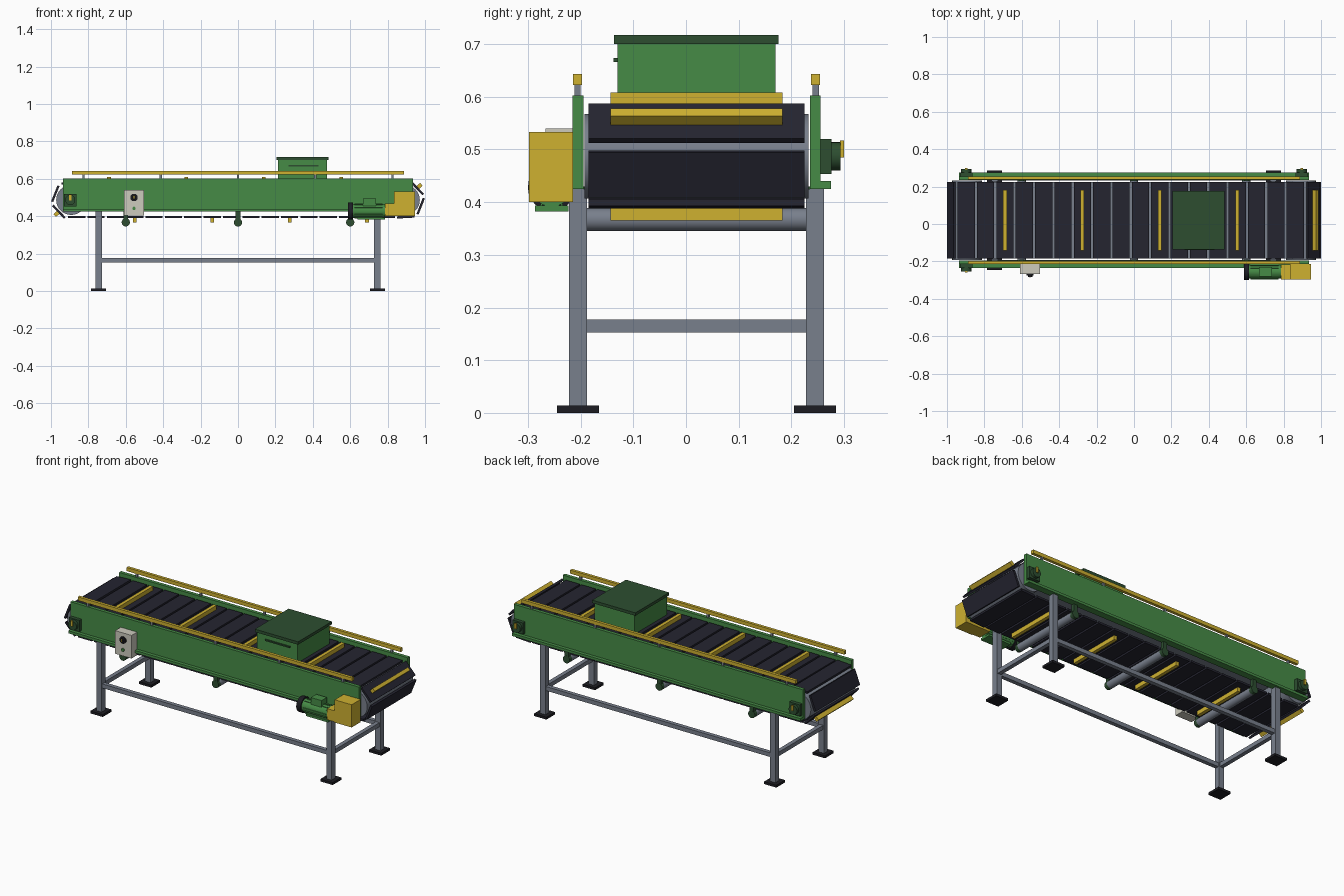
import bpy, bmesh
from math import pi, sin, cos, radians
from mathutils import Matrix, Vector

cube = bpy.data.objects.get("Cube")
if cube:
    bpy.data.objects.remove(cube, do_unlink=True)


def material(name, r, g, b):
    m = bpy.data.materials.new(name)
    m.use_nodes = True
    m.diffuse_color = (r, g, b, 1)
    m.node_tree.nodes["Principled BSDF"].inputs["Base Color"].default_value = (r, g, b, 1)
    return m


GREEN = material("frame green", .061, .26, .061)
DARK = material("dark green", .026, .076, .03)
YELLOW = material("safety yellow", .62, .44, .03)
GREY = material("steel grey", .19, .215, .265)
BELT = material("belt black", .018, .018, .03)
BLACK = material("rubber black", .012, .012, .016)
BEIGE = material("panel beige", .61, .597, .515)


def finish(name, bm, mat):
    me = bpy.data.meshes.new(name)
    bm.to_mesh(me)
    bm.free()
    me.materials.append(mat)
    me.shade_smooth()
    me.set_sharp_from_angle(angle=radians(35))
    ob = bpy.data.objects.new(name, me)
    bpy.context.collection.objects.link(ob)
    return ob


def add_box(bm, centre, size, rot=Matrix()):
    bmesh.ops.create_cube(bm, size=1, matrix=Matrix.Translation(centre) @ rot @ Matrix.Diagonal((*size, 1)))


def box(name, x, y, z, mat):
    """Box from (min, max) ranges on each axis."""
    bm = bmesh.new()
    ranges = (x, y, z)
    add_box(bm, Vector([sum(r) / 2 for r in ranges]), [abs(r[1] - r[0]) for r in ranges])
    return finish(name, bm, mat)


def cylinder(name, centre, radius, length, axis, mat, sides=24):
    bm = bmesh.new()
    rot = Matrix.Rotation(pi / 2, 4, 'Y' if axis == 'X' else 'X')
    bmesh.ops.create_cone(bm, cap_ends=True, segments=sides, radius1=radius, radius2=radius,
                          depth=length, matrix=Matrix.Translation(centre) @ rot)
    return finish(name, bm, mat)


def around(c, half):
    return (c - half, c + half)


MID = .02            # centre line of the conveyor in y
AXLE, DRUM_X = .487, .892
RUN, RADIUS = 2 * DRUM_X, .091
LOOP = 2 * RUN + 2 * pi * RADIUS
SLATS = 40


def on_loop(s):
    """Position and outward angle at distance s along the belt loop."""
    s %= LOOP
    arc = pi * RADIUS
    if s < RUN:
        return -DRUM_X + s, AXLE, 0
    if s < RUN + arc:
        return DRUM_X, AXLE, (s - RUN) / RADIUS
    if s < 2 * RUN + arc:
        return DRUM_X - (s - RUN - arc), AXLE, pi
    return -DRUM_X, AXLE, pi + (s - 2 * RUN - arc) / RADIUS


# Slatted belt with a cleat on every fourth slat
slats, cleats = bmesh.new(), bmesh.new()
for i in range(SLATS):
    x, z, a = on_loop(DRUM_X - .69 + i * LOOP / SLATS)
    out, rot = Vector((sin(a), 0, cos(a))), Matrix.Rotation(a, 4, 'Y')
    base = Vector((x, MID, z))
    add_box(slats, base + out * RADIUS, (.092, .41, .012), rot)
    if i % 4 == 0:
        add_box(cleats, base + out * .109, (.02, .326, .025), rot)
finish("belt_slats", slats, BELT)
finish("belt_cleats", cleats, YELLOW)

# Bed under the top run and end drums
box("belt_bed", (-DRUM_X, DRUM_X), around(MID, .205), (.555, .57), GREY)
for x, end in ((-DRUM_X, "left"), (DRUM_X, "right")):
    cylinder("drum_" + end, (x, MID, AXLE), .08, .425, 'Y', GREY, 32)

# Parts repeated on the front and back sides
for s, side in ((-1, "front"), (1, "back")):
    def out(a, b):
        return (MID + s * a, MID + s * b)

    box("side_plate_" + side, (-.935, .935), out(.215, .235), (.425, .602), GREEN)
    box("side_lip_" + side, (-.935, .935), out(.235, .255), (.425, .44), GREEN)
    box("guard_rail_" + side, (-.888, .888), out(.217, .234), (.622, .643), YELLOW)
    for i in range(5):
        box("rail_post_" + side, around((i - 2) * .413, .006), out(.22, .232), (.6, .623), GREY)

    # Legs, feet and lower long rail
    for x in (-.745, .745):
        box("leg_" + side, around(x, .017), out(.208, .242), (.012, .425), GREY)
        box("foot_" + side, around(x, .04), out(.185, .265), (0, .014), BLACK)
    box("lower_rail_" + side, (-.73, .73), out(.213, .237), (.153, .177), GREY)

    # Return roller hangers
    for x in (-.6, 0, .6):
        box("roller_hanger_" + side, around(x, .013), out(.21, .23), (.367, .43), DARK)
        cylinder("roller_cap_" + side, (x, MID + s * .22, .367), .022, .022, 'Y', DARK)

    # Drum bearings (the drive takes the place of one)
    for x in (-.897, .897):
        if s < 0 < x:
            continue
        box("bearing_block_" + side, around(x, .034), out(.234, .256), (.453, .52), DARK)
        cylinder("bearing_housing_" + side, (x, MID + s * .264, AXLE), .027, .018, 'Y', DARK)
        box("bearing_marker_" + side, around(x, .006), out(.272, .28), (.485, .517), YELLOW)

# Cross members and return rollers
for x in (-.745, .745):
    box("lower_cross_rail", around(x, .012), around(MID, .215), (.153, .177), GREY)
for x in (-.6, 0, .6):
    cylinder("return_roller", (x, MID, .367), .022, .425, 'Y', GREY)

# Covered box above the belt
box("cover_box", (.215, .475), (-.13, .17), (.587, .7), GREEN)
box("cover_lid", (.205, .485), (-.137, .176), (.7, .717), DARK)
box("cover_handle", (.27, .43), (-.138, -.129), (.666, .674), DARK)

# Gearbox and motor
box("gearbox", (.835, .945), (-.298, -.214), (.4, .533), YELLOW)
box("gearbox_adapter", (.785, .836), (-.296, -.216), (.402, .467), YELLOW)
cylinder("motor_body", (.698, -.255, .428), .037, .176, 'X', GREEN)
cylinder("motor_fan_cover", (.601, -.255, .428), .045, .028, 'X', BLACK)
box("motor_base", (.64, .785), (-.287, -.223), (.382, .394), GREEN)
box("motor_terminal_box", (.668, .737), (-.28, -.23), (.455, .495), GREEN)
fins = bmesh.new()
for i in range(12):
    a = i * pi / 6
    add_box(fins, (.698, -.255 + .037 * sin(a), .428 + .037 * cos(a)), (.15, .004, .008),
            Matrix.Rotation(-a, 4, 'X'))
finish("motor_fins", fins, GREEN)

# Control panel with rotary switch and button
PX = -.556
box("control_panel", around(PX, .053), (-.267, -.214), (.405, .54), BEIGE)
cylinder("switch_base", (PX, -.27, .5), .02, .01, 'Y', BLACK)
cylinder("switch_knob", (PX, -.278, .5), .012, .012, 'Y', BLACK)
box("switch_marker", around(PX, .003), (-.286, -.283), (.495, .511), YELLOW)
cylinder("start_button", (PX, -.27, .442), .009, .01, 'Y', GREEN)
